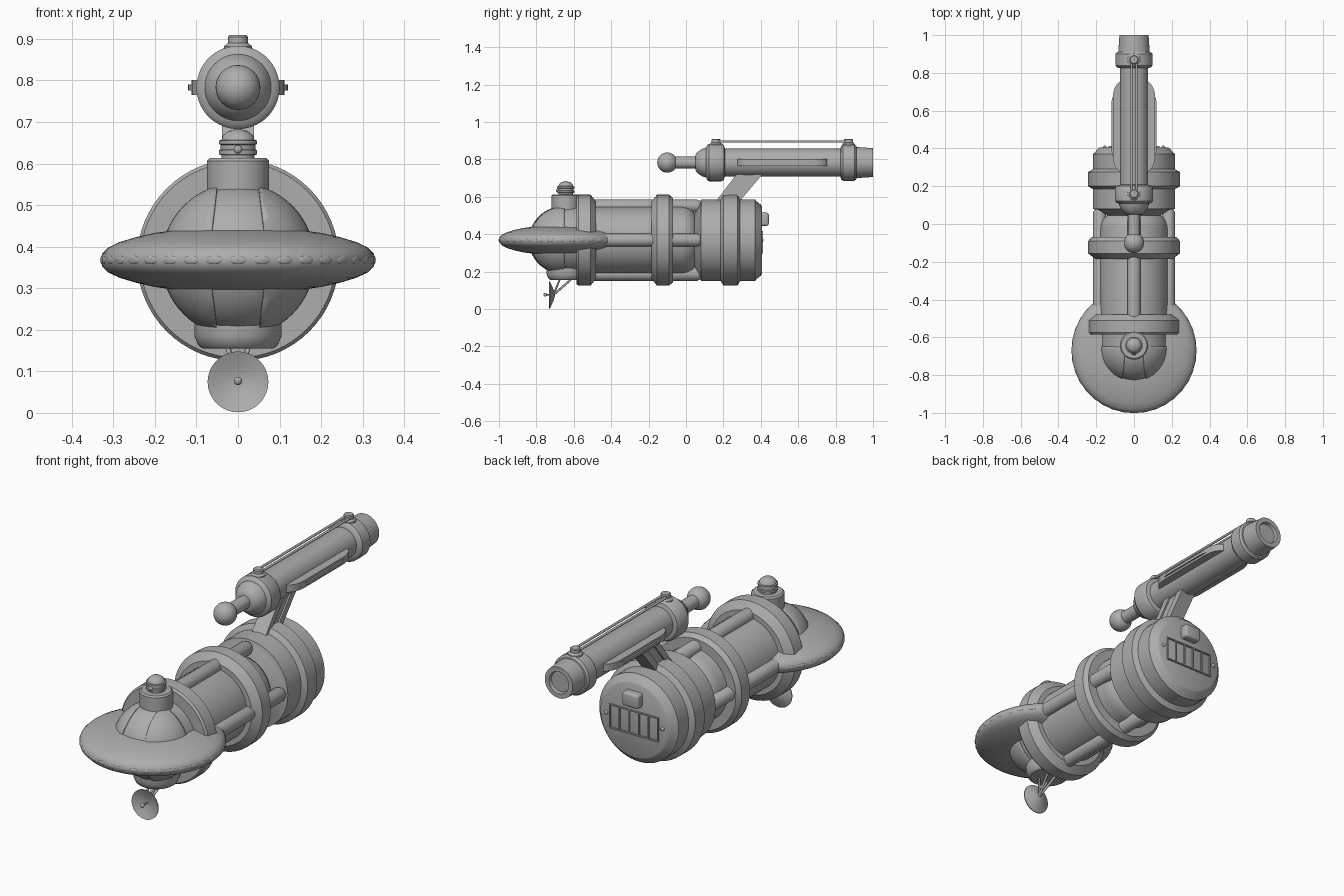
import bpy, bmesh, math
from mathutils import Matrix, Vector

cube = bpy.data.objects.get("Cube")
if cube:
    bpy.data.objects.remove(cube)

grey = bpy.data.materials.new("plain grey")
grey.use_nodes = True
grey.diffuse_color = (0.42, 0.42, 0.42, 1)
grey.node_tree.nodes["Principled BSDF"].inputs["Base Color"].default_value = (0.42, 0.42, 0.42, 1)

BODY_Z, GUN_Z, HEAD_Y = 0.368, 0.783, -0.66
FRONT_AXIS = Matrix.Rotation(-math.pi / 2, 4, 'X')   # turns local z to world y


def finish(name, bm, matrix=Matrix(), angle=35):
    bmesh.ops.recalc_face_normals(bm, faces=bm.faces[:])
    bm.transform(matrix)
    mesh = bpy.data.meshes.new(name)
    bm.to_mesh(mesh)
    bm.free()
    mesh.materials.append(grey)
    ob = bpy.data.objects.new(name, mesh)
    bpy.context.collection.objects.link(ob)
    bpy.ops.object.select_all(action='DESELECT')
    ob.select_set(True)
    bpy.context.view_layer.objects.active = ob
    bpy.ops.object.shade_smooth_by_angle(angle=math.radians(angle))
    return ob


def lathe(name, profile, matrix=Matrix(), steps=64):
    """Spin (height, radius) pairs round local z and cap the open ends."""
    bm = bmesh.new()
    verts = [bm.verts.new((r, 0, h)) for h, r in profile]
    edges = [bm.edges.new(pair) for pair in zip(verts, verts[1:])]
    bmesh.ops.spin(bm, geom=verts + edges, axis=(0, 0, 1), cent=(0, 0, 0),
                   angle=math.tau, steps=steps, use_duplicate=False)
    bmesh.ops.remove_doubles(bm, verts=bm.verts[:], dist=1e-5)
    bmesh.ops.holes_fill(bm, edges=[e for e in bm.edges if e.is_boundary], sides=0)
    return finish(name, bm, matrix)


def along_y(name, profile, z, x=0):
    return lathe(name, profile, Matrix.Translation((x, 0, z)) @ FRONT_AXIS)


def ball(name, loc, size, turn=Matrix(), segments=32):
    bm = bmesh.new()
    bmesh.ops.create_uvsphere(bm, u_segments=segments, v_segments=segments // 2, radius=1)
    return finish(name, bm, Matrix.Translation(loc) @ turn @ Matrix.Diagonal((*size, 1)), 60)


def box(name, loc, size, bevel=0.0, turn=Matrix()):
    bm = bmesh.new()
    bmesh.ops.create_cube(bm, size=1, matrix=Matrix.Diagonal((*size, 1)))
    if bevel:
        bmesh.ops.bevel(bm, geom=bm.edges[:], offset=bevel, segments=3, profile=0.5, affect='EDGES')
    return finish(name, bm, Matrix.Translation(loc) @ turn)


def rod(name, start, end, radius, steps=20):
    start, end = Vector(start), Vector(end)
    way = end - start
    turn = way.to_track_quat('Z', 'Y').to_matrix().to_4x4()
    return lathe(name, [(0, radius), (way.length, radius)], Matrix.Translation(start) @ turn, steps)


def prism(name, outline, half, axis_matrix):
    """Extrude a 2D outline both ways along local z."""
    bm = bmesh.new()
    face = bm.faces.new([bm.verts.new((a, b, -half)) for a, b in outline])
    out = bmesh.ops.extrude_face_region(bm, geom=[face])
    bmesh.ops.translate(bm, vec=(0, 0, 2 * half),
                        verts=[v for v in out["geom"] if isinstance(v, bmesh.types.BMVert)])
    return finish(name, bm, axis_matrix)


# Main hull, rings and rear drum
along_y("hull", [(-0.6, 0.18), (-0.02, 0.18), (0.01, 0.173), (0.035, 0.158), (0.05, 0.135), (0.1, 0.13)], BODY_Z)
along_y("front_ring", [(-0.585, 0.235), (-0.575, 0.243), (-0.51, 0.243), (-0.48, 0.205)], BODY_Z)
along_y("middle_ring", [(-0.185, 0.205), (-0.155, 0.243), (-0.09, 0.243), (-0.07, 0.225)], BODY_Z)
along_y("rear_drum", [(0.045, 0.14), (0.075, 0.19), (0.08, 0.218), (0.185, 0.218), (0.2, 0.243), (0.275, 0.243),
                      (0.29, 0.218), (0.37, 0.218), (0.375, 0.21), (0.4, 0.19), (0.405, 0.18)], BODY_Z)
for i, name in enumerate(("left", "top", "right", "bottom")):
    a = i * math.pi / 2
    along_y(name + "_hull_tube", [(-0.5, 0.035), (0.06, 0.035), (0.08, 0.026), (0.09, 0.012)],
            BODY_Z + 0.182 * math.sin(a), 0.182 * math.cos(a))

# Rear panel: slatted grille, bolts and a small housing
frame = [(-0.14, -0.06), (0.14, -0.06), (0.14, 0.055), (-0.14, 0.055)]
for z, h in ((0.415, 0.006), (0.3, 0.006)):
    box("grille_rail", (0, 0.406, z), (0.27, 0.012, h))
for i in range(6):
    box("grille_slat", (-0.132 + i * 0.0528, 0.406, 0.3575), (0.006, 0.012, 0.115))
for s in (-1, 1):
    ball("panel_bolt", (s * 0.155, 0.405, BODY_Z), (0.01, 0.01, 0.01), segments=16)
box("rear_housing", (0, 0.415, 0.48), (0.09, 0.055, 0.07), 0.012)

# Head: rounded nose with raised cheek plates
nose = [(HEAD_Y - 0.18 * math.cos(t), 0.18 * math.sin(t)) for t in [i * math.pi / 40 for i in range(21)]]
along_y("nose", nose + [(-0.56, 0.18)], BODY_Z)
for sx in (-1, 1):
    for sz in (-1, 1):
        bm = bmesh.new()
        bmesh.ops.create_uvsphere(bm, u_segments=48, v_segments=32, radius=0.181)
        for co, no in (((sx * 0.07, 0, 0), (-sx, 0, -sz * 0.12)), ((0, 0, sz * 0.04), (0, 0, -sz)),
                       ((0, 0.01, 0), (0, 1, 0))):
            bmesh.ops.bisect_plane(bm, geom=bm.verts[:] + bm.edges[:] + bm.faces[:], plane_co=co,
                                   plane_no=no, clear_outer=True)
        plate = finish("cheek_plate", bm, Matrix.Translation((0, HEAD_Y, BODY_Z)))
        solid = plate.modifiers.new("thickness", 'SOLIDIFY')
        solid.thickness, solid.offset = 0.004, 1

# Saucer with oval portholes round the rim
half = [(0.0, 0.33), (0.015, 0.327), (0.03, 0.312), (0.043, 0.285), (0.055, 0.245), (0.065, 0.2), (0.072, 0.15), (0.074, 0.0)]
profile = [(-h, r) for h, r in reversed(half)] + half[1:]
lathe("saucer", profile, Matrix.Translation((0, -0.67, BODY_Z)), 96)
for i in range(36):
    turn = Matrix.Rotation(i * math.tau / 36, 4, 'Z')
    at = Vector((0, -0.67, BODY_Z)) + turn @ Vector((0, -0.3275, 0))
    ball("porthole", at, (0.021, 0.004, 0.01), turn, 16)

# Top beacon
beacon = Matrix.Translation((0, -0.643, 0))
lathe("beacon_base", [(0.5, 0.075), (0.606, 0.075), (0.613, 0.068)], beacon)
lathe("beacon", [(0.61, 0.04), (0.62, 0.04), (0.622, 0.046), (0.632, 0.046), (0.634, 0.042), (0.645, 0.042),
                 (0.647, 0.046), (0.655, 0.046), (0.657, 0.04), (0.668, 0.036), (0.678, 0.024), (0.684, 0)], beacon)
ball("beacon_bolt", (0, -0.687, 0.634), (0.01, 0.008, 0.01), segments=16)

# Belly mount, dish and struts
lathe("belly_mount", [(0.155, 0.085), (0.162, 0.095), (0.185, 0.105), (0.22, 0.105)],
      Matrix.Translation((0, -0.64, 0)))
along_y("dish", [(-0.7, 0), (-0.708, 0.03), (-0.72, 0.055), (-0.728, 0.073), (-0.732, 0.073), (-0.727, 0.06),
                 (-0.716, 0.03), (-0.711, 0)][::-1], 0.0745)
rod("dish_feed", (0, -0.71, 0.077), (0, -0.75, 0.077), 0.004)
ball("dish_tip", (0, -0.752, 0.077), (0.01, 0.01, 0.01), segments=16)
for s in (-1, 1):
    rod("dish_strut", (0, -0.71, 0.075), (s * 0.03, -0.59, 0.18), 0.006)
    rod("dish_brace", (0, -0.705, 0.085), (s * 0.03, -0.67, 0.17), 0.005)

# Slanted pylon with side ribs
side = Matrix(((0, 0, 1, 0), (1, 0, 0, 0), (0, 1, 0, 0), (0, 0, 0, 1)))
prism("pylon", [(0.14, 0.55), (0.265, 0.55), (0.425, 0.74), (0.285, 0.74)], 0.03, side)
prism("pylon_rib_front", [(0.14, 0.55), (0.175, 0.55), (0.325, 0.74), (0.285, 0.74)], 0.038, side)
prism("pylon_rib_rear", [(0.225, 0.55), (0.265, 0.55), (0.425, 0.74), (0.38, 0.74)], 0.038, side)

# Upper barrel, collars, neck and ball
along_y("barrel", [(0.1, 0.074), (0.9, 0.074)], GUN_Z)
along_y("front_collar", [(0.05, 0.04), (0.06, 0.055), (0.085, 0.073), (0.108, 0.08), (0.112, 0.092), (0.122, 0.1),
                         (0.19, 0.1), (0.202, 0.093), (0.208, 0.074)], GUN_Z)
along_y("rear_collar", [(0.825, 0.074), (0.83, 0.09), (0.84, 0.098), (0.9, 0.098), (0.91, 0.09), (0.912, 0.08)], GUN_Z)
along_y("tail_nozzle", [(0.9, 0.084), (1.0, 0.077), (1.0, 0.054), (0.985, 0.05), (0.985, 0)], GUN_Z)
along_y("neck", [(-0.07, 0.032), (0.06, 0.032)], GUN_Z)
ball("neck_ball", (0, -0.1, GUN_Z), (0.054,) * 3)

# Side fins with rounded ends and a raised inner strip
for s in (-1, 1):
    for name, reach, y0, y1, thick in (("fin", 0.112, 0.27, 0.76, 0.018), ("fin_strip", 0.12, 0.31, 0.72, 0.007)):
        corner = 0.09
        arc = [i * math.pi / 16 for i in range(9)]
        outline = [(s * (reach - 0.06 + 0.06 * math.sin(t)), y0 + corner * (1 - math.cos(t))) for t in arc]
        outline += [(s * (reach - 0.06 + 0.06 * math.sin(t)), y1 - corner * (1 - math.cos(t))) for t in reversed(arc)]
        prism(name, outline, thick, Matrix.Translation((0, 0, GUN_Z)))

# Twin rods on two posts above the barrel
for y in (0.16, 0.87):
    lathe("rod_post", [(0.85, 0.036), (0.882, 0.034), (0.89, 0.024), (0.905, 0.024), (0.909, 0.02)],
          Matrix.Translation((0, y, 0)), 32)
for s in (-1, 1):
    rod("top_rod", (s * 0.013, 0.16, 0.895), (s * 0.013, 0.87, 0.895), 0.006)
